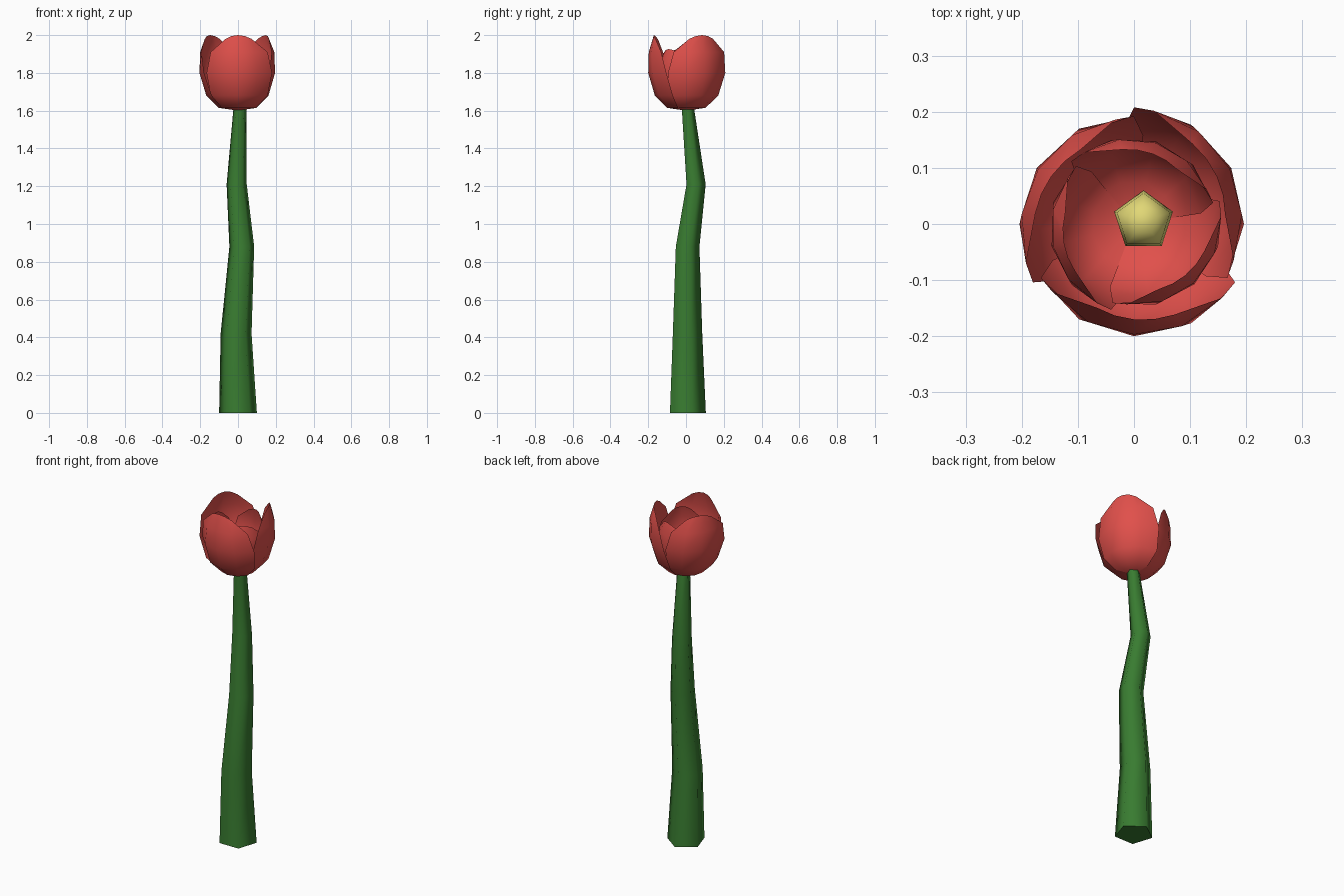
import bpy
from math import sin, cos, radians, tau

if "Cube" in bpy.data.objects:
    bpy.data.objects.remove(bpy.data.objects["Cube"])


def material(name, color):
    m = bpy.data.materials.new(name)
    m.diffuse_color = color
    m.use_nodes = True
    m.node_tree.nodes["Principled BSDF"].inputs["Base Color"].default_value = m.diffuse_color
    return m


def make(name, verts, faces, mat, angle):
    me = bpy.data.meshes.new(name)
    me.from_pydata(verts, [], faces)
    me.materials.append(mat)
    ob = bpy.data.objects.new(name, me)
    bpy.context.collection.objects.link(ob)
    bpy.ops.object.select_all(action='DESELECT')
    ob.select_set(True)
    bpy.context.view_layer.objects.active = ob
    bpy.ops.object.shade_smooth_by_angle(angle=radians(angle))
    return ob


def loft(name, rings, mat, angle, n=5):
    """Five-sided tube through rings of (x, y, z, radius), capped at both ends."""
    verts = [(x + r * cos(tau * (i / n + 0.25)), y + r * sin(tau * (i / n + 0.25)), z)
             for x, y, z, r in rings for i in range(n)]
    faces = [(k * n + i, k * n + (i + 1) % n, (k + 1) * n + (i + 1) % n, (k + 1) * n + i)
             for k in range(len(rings) - 1) for i in range(n)]
    last = (len(rings) - 1) * n
    faces += [tuple(reversed(range(n))), tuple(range(last, last + n))]
    return make(name, verts, faces, mat, angle)


# Petal rows: radius, height above flower base, half opening angle
PETAL = [(0.10, 0.015, 66), (0.165, 0.08, 66), (0.20, 0.20, 60),
         (0.197, 0.31, 50), (0.17, 0.40, 24)]
COLS = (-1, -0.5, 0, 0.5, 1)


def petal(name, center, scale, zscale, base, mat):
    """Curved sheet, one side edge tucked in and the other lifted out."""
    verts = [(0, 0, base)]
    for k, (r, z, half) in enumerate(PETAL):
        for s in COLS:
            a = radians(center + s * half)
            rr = r * scale * (1 + 0.04 * s)
            drop = 0.02 * s * s if k == len(PETAL) - 1 else 0
            verts.append((rr * cos(a), rr * sin(a), base + (z - drop) * zscale))
    n = len(COLS)
    faces = [(0, i + 2, i + 1) for i in range(n - 1)]
    for k in range(len(PETAL) - 1):
        for i in range(n - 1):
            a = 1 + k * n + i
            faces.append((a, a + 1, a + n + 1, a + n))
    return make(name, verts, faces, mat, 60)


green = material("stem_green", (0.04, 0.20, 0.03, 1))
red = material("petal_red", (0.75, 0.08, 0.07, 1))
yellow = material("pistil_yellow", (0.75, 0.68, 0.18, 1))

# Bent tapering stem
loft("stem", [(0, 0, 0, 0.105), (-0.01, 0, 0.42, 0.086), (0.02, 0.002, 0.88, 0.069),
              (-0.007, 0.048, 1.21, 0.056), (0.01, 0.007, 1.61, 0.036)], green, 80)

# Pistil inside the cup
loft("pistil", [(0.01, 0.005, 1.61, 0.035), (0.017, 0.005, 1.69, 0.055),
                (0.017, 0.005, 1.75, 0.05), (0.017, 0.005, 1.78, 0.025)], yellow, 80)

# Three outer and three inner petals
for i in range(3):
    petal(f"outer_petal_{i + 1}", -90 + 120 * i, 1.0, 1.0, 1.6, red)
    petal(f"inner_petal_{i + 1}", -45 + 120 * i, 0.76, 0.79, 1.61, red)
